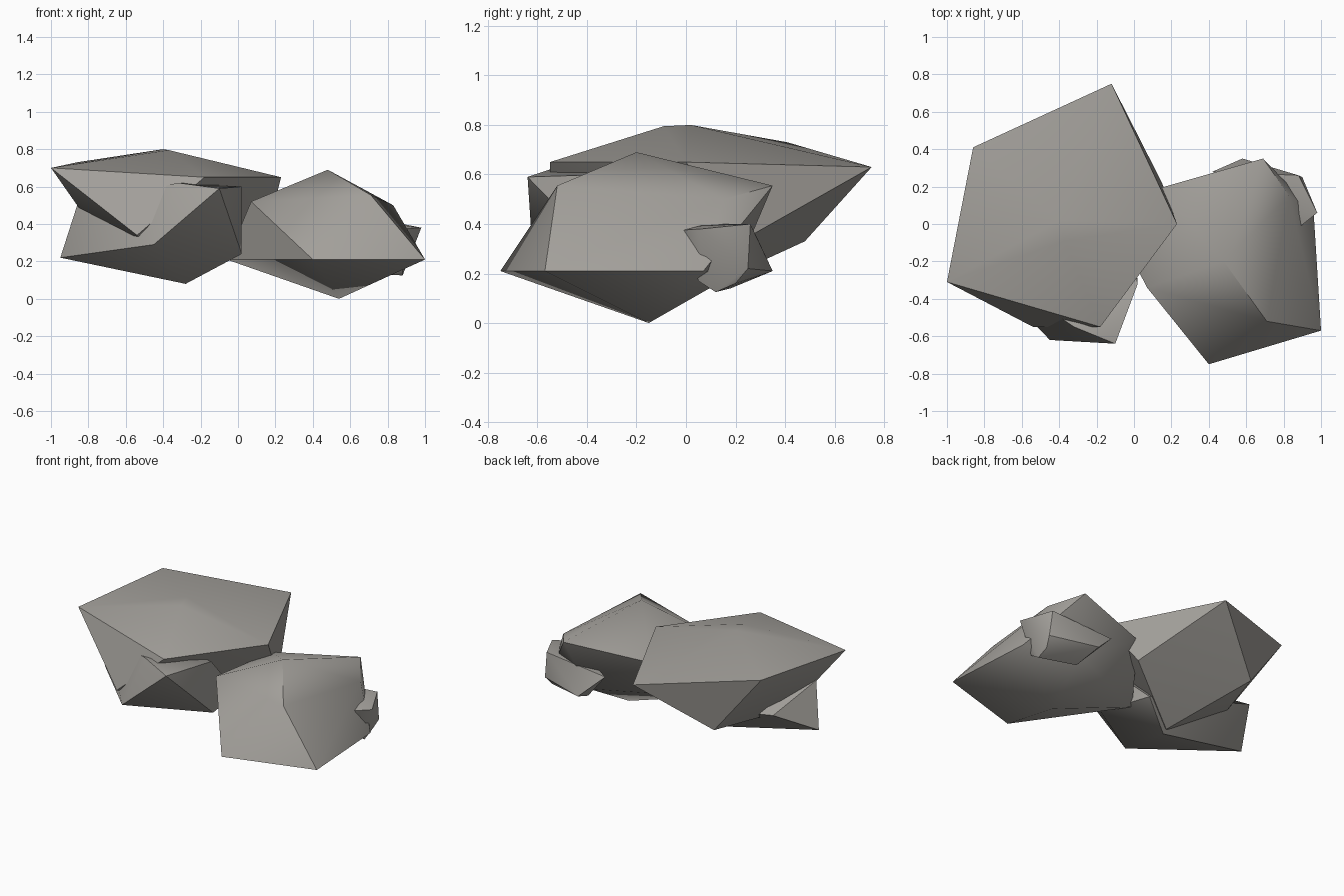
import bpy, bmesh, math

stone = bpy.data.materials.new("warm_grey_stone")
stone.diffuse_color = (0.37, 0.355, 0.33, 1)


def rock(name, corners, smooth=40):
    """Faceted boulder: the convex skin around a few corner points."""
    bm = bmesh.new()
    for c in corners:
        bm.verts.new(c)
    hull = bmesh.ops.convex_hull(bm, input=bm.verts[:])
    loose = {g for g in hull["geom_interior"] + hull["geom_unused"]
             if isinstance(g, bmesh.types.BMVert)}
    bmesh.ops.delete(bm, geom=list(loose), context='VERTS')
    bmesh.ops.recalc_face_normals(bm, faces=bm.faces[:])
    mesh = bpy.data.meshes.new(name)
    bm.to_mesh(mesh)
    bm.free()
    mesh.materials.append(stone)
    ob = bpy.data.objects.new(name, mesh)
    bpy.context.collection.objects.link(ob)
    bpy.ops.object.select_all(action='DESELECT')
    ob.select_set(True)
    bpy.context.view_layer.objects.active = ob
    bpy.ops.object.shade_smooth_by_angle(angle=math.radians(smooth))
    return ob


# Large slab: wide, slightly domed top tapering to a low keel
rock("large_slab", [
    (-1.0, -0.31, 0.70), (-0.86, 0.41, 0.73), (-0.12, 0.75, 0.63),
    (0.23, 0.0, 0.65), (-0.18, -0.55, 0.65),
    (-0.40, 0.02, 0.80), (-0.37, -0.09, 0.795),
    (-0.54, -0.55, 0.34), (-0.55, 0.48, 0.33),
    (0.15, 0.22, 0.33), (-0.72, -0.10, 0.30), (-0.28, -0.02, 0.10)], 32)

# Rock wedged beneath the slab, leaning out to the front and left
rock("under_rock", [
    (-0.95, -0.09, 0.22), (-0.86, -0.19, 0.50), (-0.45, -0.62, 0.29),
    (-0.10, -0.64, 0.59), (0.02, -0.32, 0.60), (-0.32, -0.55, 0.62),
    (0.02, -0.30, 0.24), (-0.28, -0.05, 0.08), (-0.79, 0.18, 0.38),
    (-0.06, 0.08, 0.21)])

# Right boulder with a peaked top and low belly
rock("right_boulder", [
    (0.48, -0.20, 0.69), (0.71, -0.52, 0.555), (0.69, 0.35, 0.555),
    (0.07, -0.34, 0.52), (0.13, 0.19, 0.50), (0.83, 0.15, 0.50),
    (1.0, -0.57, 0.21), (0.40, -0.75, 0.21), (-0.06, -0.09, 0.21),
    (0.96, 0.07, 0.21), (0.54, -0.15, 0.0), (0.60, 0.20, 0.20)], 48)

# Small chip embedded in the boulder's rear corner
rock("small_chip", [
    (0.98, 0.06, 0.38), (0.88, -0.02, 0.375), (0.88, 0.26, 0.40),
    (0.83, 0.06, 0.40), (0.90, 0.25, 0.22), (0.58, 0.35, 0.21),
    (0.88, 0.12, 0.125), (0.88, 0.20, 0.16), (0.88, 0.05, 0.17),
    (0.62, 0.18, 0.14), (0.42, 0.28, 0.36)])
